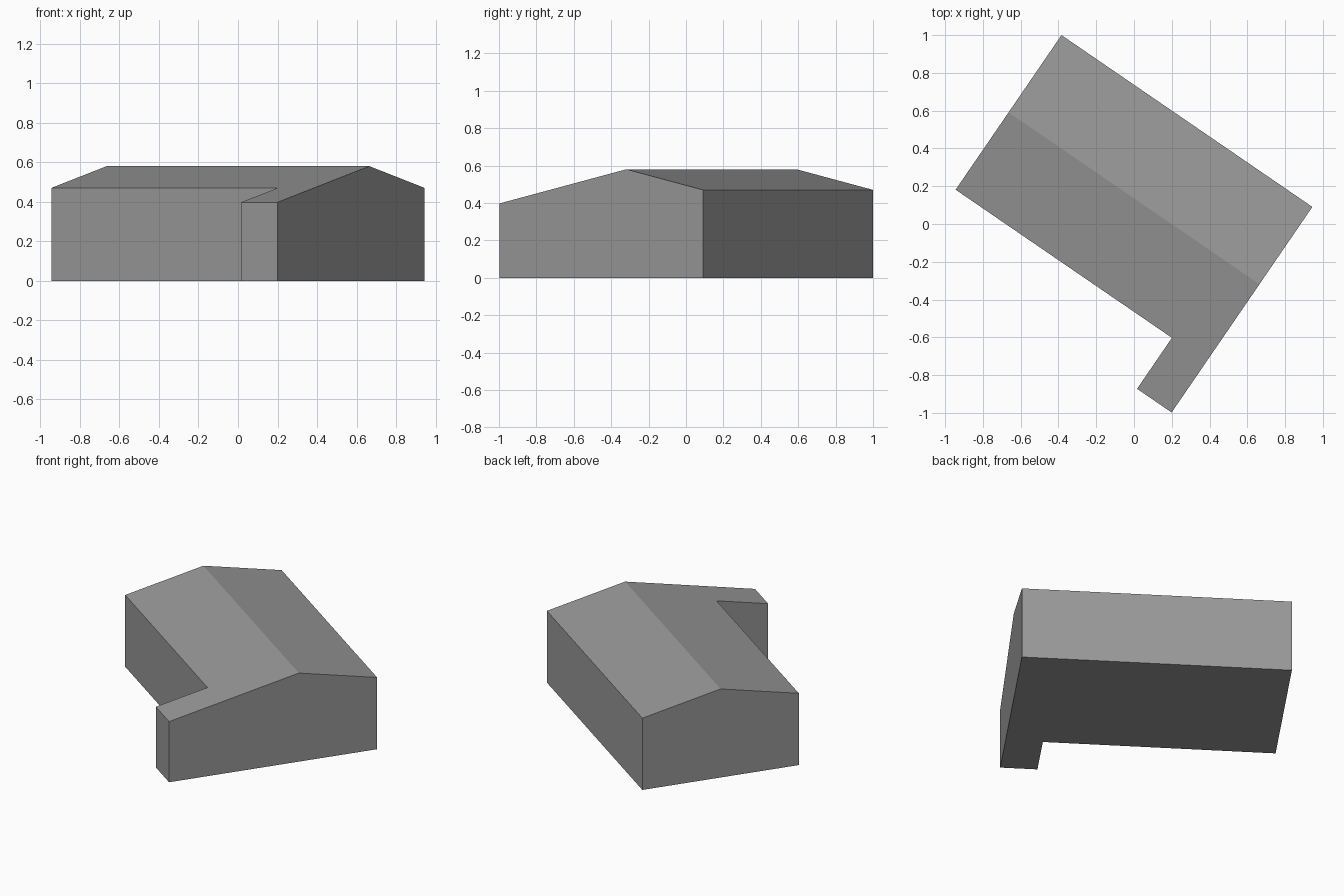
import bpy
import bmesh
from math import radians
from mathutils import Matrix

cube = bpy.data.objects.get("Cube")
if cube:
    bpy.data.objects.remove(cube, do_unlink=True)

# Sizes along (x) and across (y) the ridge
HALF_LEN, HALF_WIDTH = 0.805, 0.496
WING_WIDTH, WING_END = 0.222, -0.823
RIDGE_Z, PITCH = 0.58, 0.222

# Plain grey surface
grey = bpy.data.materials.new("plain grey")
grey.use_nodes = True
colour = (0.32, 0.32, 0.32, 1)
grey.diffuse_color = colour
grey.node_tree.nodes["Principled BSDF"].inputs["Base Color"].default_value = colour

# L-shaped footprint: main hall with a narrow wing at one end
inner = HALF_LEN - WING_WIDTH
footprint = [(-HALF_LEN, -HALF_WIDTH), (inner, -HALF_WIDTH),
             (inner, WING_END), (HALF_LEN, WING_END),
             (HALF_LEN, HALF_WIDTH), (-HALF_LEN, HALF_WIDTH)]

bm = bmesh.new()
base = bm.faces.new([bm.verts.new((x, y, 0)) for x, y in footprint])
walls = bmesh.ops.extrude_face_region(bm, geom=[base], use_keep_orig=True)
for v in walls["geom"]:
    if isinstance(v, bmesh.types.BMVert):
        v.co.z = RIDGE_Z

# Cut the ridge line, then slope the roof down both sides
bmesh.ops.bisect_plane(bm, geom=bm.verts[:] + bm.edges[:] + bm.faces[:],
                       plane_co=(0, 0, 0), plane_no=(0, 1, 0))
for v in bm.verts:
    if v.co.z > 0.1:
        v.co.z = RIDGE_Z - PITCH * abs(v.co.y)
bmesh.ops.recalc_face_normals(bm, faces=bm.faces)

# Turn the building on its plot
bm.transform(Matrix.Translation((0, 0.136, 0)) @ Matrix.Rotation(radians(-34.4), 4, "Z"))

mesh = bpy.data.meshes.new("gabled_building")
bm.to_mesh(mesh)
bm.free()
mesh.materials.append(grey)
building = bpy.data.objects.new("gabled_building", mesh)
bpy.context.collection.objects.link(building)
